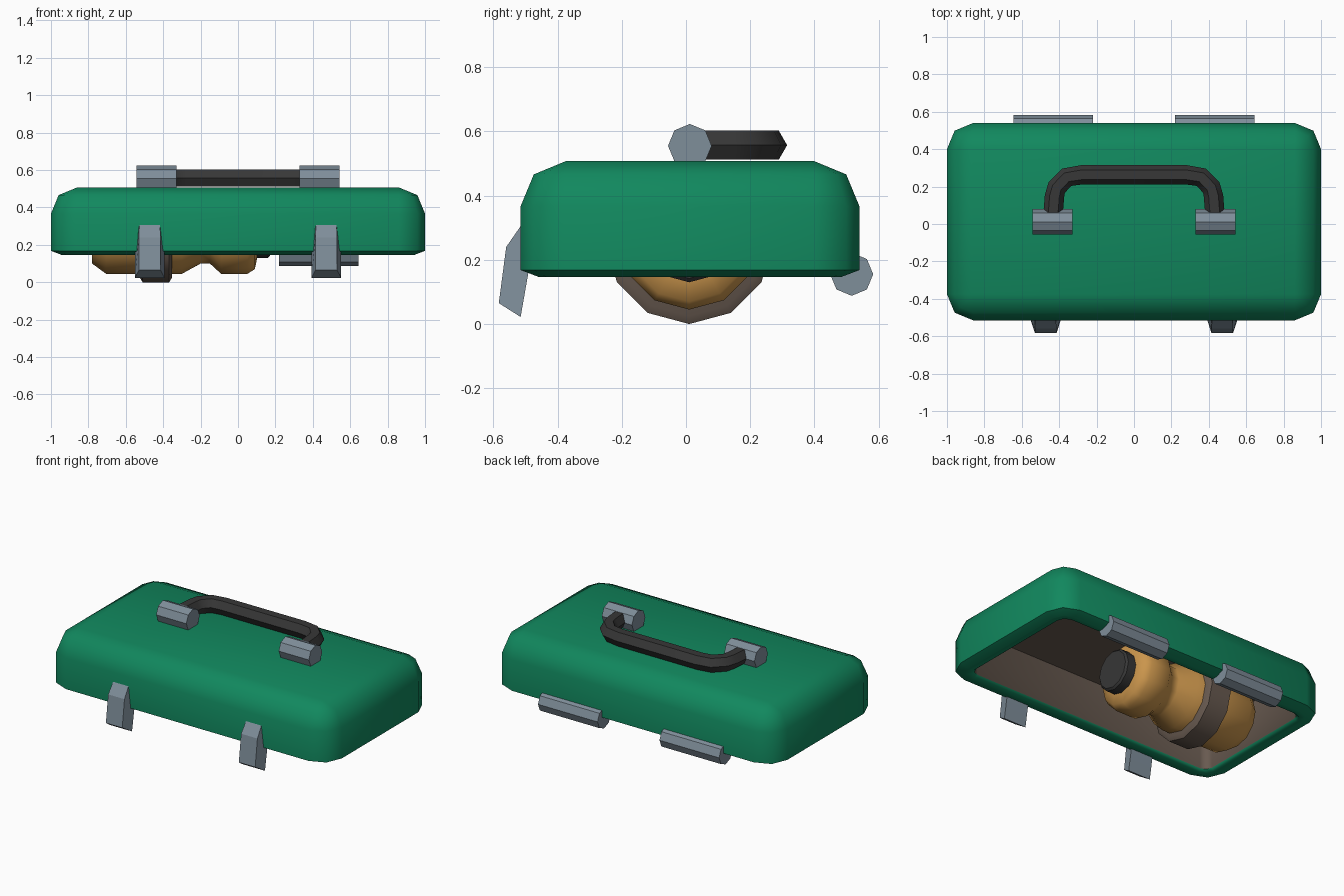
import bpy, bmesh, math

if "Cube" in bpy.data.objects:
    bpy.data.objects.remove(bpy.data.objects["Cube"])


def material(name, rgb):
    lin = [((c / 255 + 0.055) / 1.055) ** 2.4 if c > 10 else c / 255 / 12.92 for c in rgb]
    m = bpy.data.materials.new(name)
    m.diffuse_color = (*lin, 1)
    m.use_nodes = True
    m.node_tree.nodes["Principled BSDF"].inputs["Base Color"].default_value = m.diffuse_color
    return m


GREEN = material("green", (17, 136, 94))
METAL = material("grey metal", (127, 142, 154))
DARK = material("dark rubber", (55, 55, 55))
GOLD = material("amber", (202, 149, 76))
BROWN = material("brown lining", (104, 90, 80))
CY = 0.0125  # middle of the lid in y


def loft(name, rings, mats, angle=25, ring_mats=None, caps=True):
    """Skin a list of closed rings with equal point counts."""
    bm = bmesh.new()
    rows = [[bm.verts.new(p) for p in ring] for ring in rings]
    n = len(rows[0])
    for i in range(len(rows) - 1):
        for j in range(n):
            k = (j + 1) % n
            f = bm.faces.new((rows[i][j], rows[i][k], rows[i + 1][k], rows[i + 1][j]))
            f.material_index = ring_mats[i] if ring_mats else 0
    if caps:
        bm.faces.new(rows[0][::-1]).material_index = 0
        bm.faces.new(rows[-1]).material_index = ring_mats[-1] if ring_mats else 0
    bmesh.ops.remove_doubles(bm, verts=bm.verts, dist=1e-4)
    bmesh.ops.recalc_face_normals(bm, faces=bm.faces)
    me = bpy.data.meshes.new(name)
    bm.to_mesh(me)
    bm.free()
    ob = bpy.data.objects.new(name, me)
    bpy.context.collection.objects.link(ob)
    for m in mats:
        me.materials.append(m)
    bpy.ops.object.select_all(action='DESELECT')
    ob.select_set(True)
    bpy.context.view_layer.objects.active = ob
    bpy.ops.object.shade_smooth_by_angle(angle=math.radians(angle))
    return ob


def rounded_rect(inset, z, r):
    hx, hy = 1 - inset, 0.5275 - inset
    pts = []
    for q, (sx, sy) in enumerate([(1, 1), (-1, 1), (-1, -1), (1, -1)]):
        for s in range(3):
            a = math.radians(90 * q + 45 * s)
            pts.append((sx * (hx - r) + r * math.cos(a),
                        CY + sy * (hy - r) + r * math.sin(a), z))
    return pts


def lathe_x(name, profile, sides, y, z, mat, angle=25, zmax=9):
    """Turn a profile of (x, radius) about an axis along x."""
    rings = []
    for x, r in profile:
        ring = []
        for k in range(sides):
            a = 2 * math.pi * k / sides
            ring.append((x, y + r * math.cos(a), min(z + r * math.sin(a), zmax)))
        rings.append(ring)
    return loft(name, rings, [mat], angle)


# lid shell: rounded top, chamfered rim, hollow lined inside
shell = [(0.14, 0.507, 0.0), (0.041, 0.466, 0.099), (0, 0.367, 0.14), (0, 0.168, 0.14),
         (0.055, 0.147, 0.09), (0.09, 0.147, 0.06), (0.105, 0.16, 0.05), (0.105, 0.44, 0.05)]
loft("lid_shell", [rounded_rect(*s) for s in shell], [GREEN, BROWN], 50,
     [0, 0, 0, 0, 0, 0, 1])

# flask stored in the lid
lathe_x("flask_body", [(-0.78, 0.16), (-0.705, 0.215), (-0.30, 0.215), (-0.20, 0.16),
                       (-0.15, 0.16), (-0.09, 0.215), (0.05, 0.215), (0.09, 0.19),
                       (0.105, 0.12)], 12, 0.01, 0.26, GOLD, 50, 0.45)
lathe_x("flask_cap", [(0.08, 0.13), (0.16, 0.13), (0.172, 0.118)], 12, 0.01, 0.26, DARK, 35)
lathe_x("flask_clamp", [(-0.525, 0.235), (-0.51, 0.26), (-0.368, 0.26), (-0.353, 0.235)],
        12, 0.01, 0.26, BROWN, 35, 0.45)

for side, label in ((-1, "left"), (1, "right")):
    # hinge barrels at the back
    lathe_x(f"{label}_hinge", [(side * 0.22, 0.067), (side * 0.643, 0.067)],
            8, 0.516, 0.155, METAL)
    # handle mounts on top
    lathe_x(f"{label}_handle_mount", [(side * 0.328, 0.068), (side * 0.542, 0.068)],
            8, 0.012, 0.555, METAL)
    # front latch: side profile of (y, z, half width)
    prof = [(-0.50, 0.305, 0.06), (-0.515, 0.305, 0.055), (-0.56, 0.24, 0.058),
            (-0.583, 0.065, 0.058), (-0.515, 0.022, 0.08), (-0.49, 0.165, 0.08)]
    loft(f"{label}_latch", [[(side * 0.472 + s * w, y, z) for y, z, w in prof]
                            for s in (-1, 1)], [METAL])

# folded carry handle: hexagonal section swept along a path
half = [(0.437, 0.0), (0.425, 0.15), (0.413, 0.195), (0.36, 0.25), (0.28, 0.263)]
path = half + [(-x, y) for x, y in reversed(half)]
rings = []
for i, (x, y) in enumerate(path):
    a, b = path[max(i - 1, 0)], path[min(i + 1, len(path) - 1)]
    dx, dy = b[0] - a[0], b[1] - a[1]
    d = math.hypot(dx, dy)
    nx, ny = dy / d, -dx / d
    ring = []
    for k in range(6):
        c, s = math.cos(k * math.pi / 3), math.sin(k * math.pi / 3)
        ring.append((x + 0.052 * c * nx, y + 0.052 * c * ny, 0.557 + 0.052 * s))
    rings.append(ring)
loft("carry_handle", rings, [DARK], 40)
